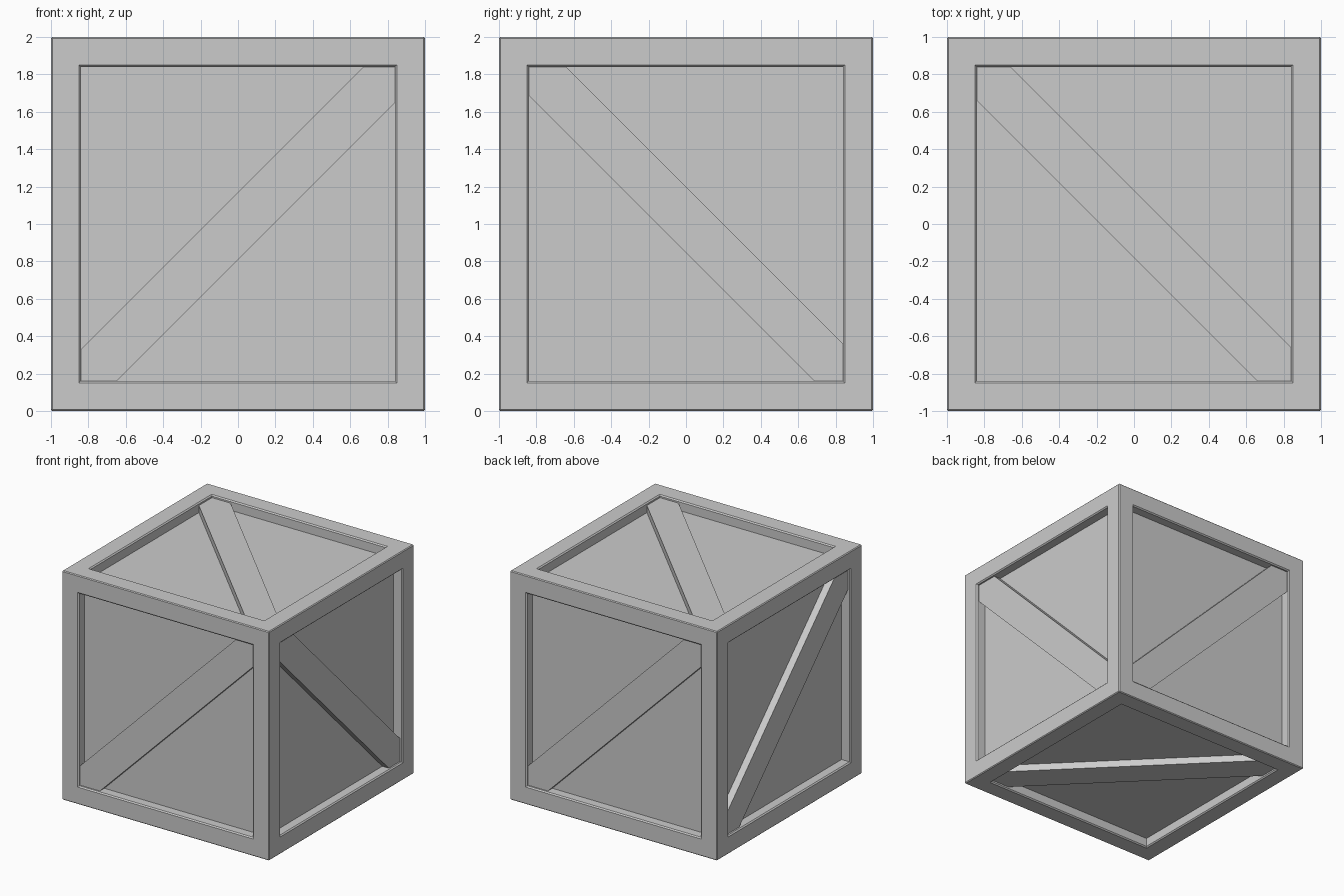
import bpy, bmesh
from mathutils import Vector

if "Cube" in bpy.data.objects:
    bpy.data.objects.remove(bpy.data.objects["Cube"])

CENTRE = Vector((0, 0, 1))
INNER = 0.84      # half size of the recessed panels
PANEL = 0.915     # distance of a panel from the centre
BRACE = 0.977     # distance of a brace's outer face


def finish(name, bm):
    bmesh.ops.recalc_face_normals(bm, faces=bm.faces)
    me = bpy.data.meshes.new(name)
    bm.to_mesh(me)
    bm.free()
    ob = bpy.data.objects.new(name, me)
    ob.location = CENTRE
    bpy.context.collection.objects.link(ob)
    return ob


# Crate body: cube with chamfered recesses on all six sides
bm = bmesh.new()
bmesh.ops.create_cube(bm, size=2)
sides = bm.faces[:]
outer = bm.edges[:]
for width, depth in ((0.15, 0), (0.01, -0.01)):
    bmesh.ops.inset_individual(bm, faces=sides, thickness=width, depth=depth,
                               use_even_offset=True)
# straight recess walls down to the panels
for f in sides:
    n = f.normal.copy()
    res = bmesh.ops.extrude_discrete_faces(bm, faces=[f])
    face = res["faces"][0]
    for v in face.verts:
        v.co += n * (PANEL - v.co.dot(n))
# slightly softened outer edges
outer = [e for e in bm.edges
         if all(min(abs(c) for c in v.co) > 0.999 for v in e.verts)]
bmesh.ops.bevel(bm, geom=outer, offset=0.007, segments=1, affect='EDGES')
finish("crate_body", bm)


# Diagonal brace, running from (-u, -v) to (+u, +v), mitred into the corners
def brace(name, n, u, v, a, b):
    n, u, v = Vector(n), Vector(u), Vector(v)
    r = INNER
    outline = [(-r, -r), (-r + b, -r), (r, r - b),
               (r, r), (r - a, r), (-r, -r + a)]
    bm = bmesh.new()
    face = bm.faces.new([bm.verts.new(u * p + v * q + n * (PANEL - 0.01))
                         for p, q in outline])
    res = bmesh.ops.extrude_face_region(bm, geom=[face])
    top = [g for g in res["geom"] if isinstance(g, bmesh.types.BMVert)]
    bmesh.ops.translate(bm, verts=top, vec=n * (BRACE - PANEL + 0.01))
    finish(name, bm)


X, Y, Z = (1, 0, 0), (0, 1, 0), (0, 0, 1)
NX, NY, NZ = (-1, 0, 0), (0, -1, 0), (0, 0, -1)
brace("front_brace", NY, X, Z, 0.17, 0.19)
brace("back_brace", Y, NX, Z, 0.17, 0.19)
brace("right_brace", X, NY, Z, 0.20, 0.155)
brace("left_brace", NX, NY, Z, 0.18, 0.18)
brace("top_brace", Z, NX, Y, 0.18, 0.18)
brace("bottom_brace", NZ, NX, Y, 0.18, 0.18)
